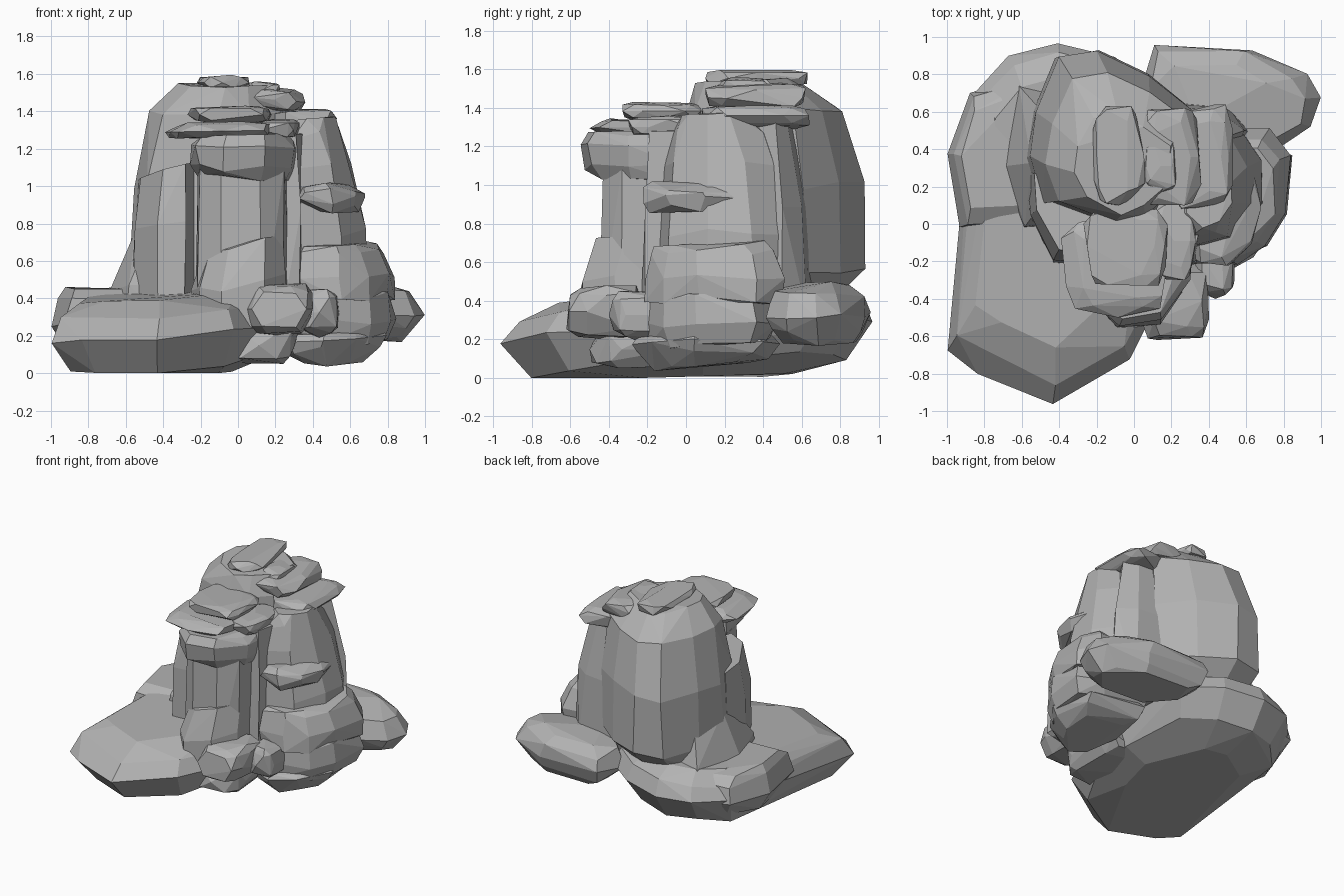
import bpy, bmesh, random
from mathutils import Vector

random.seed(11)

if "Cube" in bpy.data.objects:
    bpy.data.objects.remove(bpy.data.objects["Cube"], do_unlink=True)

stone = bpy.data.materials.new("grey_stone")
stone.use_nodes = True
GREY = (0.45, 0.45, 0.45, 1)
stone.diffuse_color = GREY
stone.node_tree.nodes["Principled BSDF"].inputs["Base Color"].default_value = GREY


def hull_object(name, points):
    """Wrap points in a flat-shaded convex stone."""
    bm = bmesh.new()
    for point in points:
        bm.verts.new(point)
    result = bmesh.ops.convex_hull(bm, input=bm.verts)
    loose = {g for g in result["geom_interior"] + result["geom_unused"]
             if isinstance(g, bmesh.types.BMVert)}
    bmesh.ops.delete(bm, geom=list(loose), context="VERTS")
    bmesh.ops.dissolve_limit(bm, angle_limit=0.12, verts=bm.verts, edges=bm.edges)
    bmesh.ops.recalc_face_normals(bm, faces=bm.faces)
    mesh = bpy.data.meshes.new(name)
    bm.to_mesh(mesh)
    bm.free()
    mesh.materials.append(stone)
    bpy.context.collection.objects.link(bpy.data.objects.new(name, mesh))


def boulder(name, outline, levels, tilt=(0, 0), rough=0.013):
    """Stack scaled copies of a plan outline; each level is (z, scale, shift x, shift y)."""
    cx = sum(p[0] for p in outline) / len(outline)
    cy = sum(p[1] for p in outline) / len(outline)
    points = []
    for z, scale, sx, sy in levels:
        for x, y in outline:
            dx, dy = (x - cx) * scale, (y - cy) * scale
            lift = tilt[0] * dx + tilt[1] * dy + random.uniform(-rough, rough) * 2
            points.append((cx + dx + sx + random.uniform(-rough, rough),
                           cy + dy + sy + random.uniform(-rough, rough),
                           max(z + lift, 0)))
    hull_object(name, points)


def rubble(name, xs, ys, zs, boxy=0.6, lean=0.0):
    """Rough rounded stone that fills the given x, y and z ranges."""
    bm = bmesh.new()
    bmesh.ops.create_icosphere(bm, subdivisions=2, radius=1)
    dirs = [v.co.copy() for v in bm.verts]
    bm.free()
    random.shuffle(dirs)
    points = []
    for d in dirs[:34]:
        p = Vector([abs(c) ** boxy * (1 if c > 0 else -1) for c in d])
        p *= random.uniform(0.87, 1.03)
        p.z += lean * p.x
        points.append(p)
    for axis, (low, high) in enumerate((xs, ys, zs)):
        values = [p[axis] for p in points]
        a, b = min(values), max(values)
        for p in points:
            p[axis] = low + (p[axis] - a) / (b - a) * (high - low)
    hull_object(name, points)


# Broad slab underneath everything, rising toward the back
boulder("base_slab",
        [(-1, -.67), (-.83, -.8), (-.43, -.97), (-.02, -.73), (.12, -.45), (.25, .1),
         (.15, .7), (-.1, .9), (-.41, .97), (-.67, .9), (-.87, .68), (-.92, 0)],
        [(0, .55, 0, 0), (.06, .84, 0, 0), (.25, 1, 0, 0), (.36, .92, 0, .02),
         (.43, .74, 0, .05)],
        tilt=(.06, .06), rough=.008)
boulder("slab_shoulder", [(-.92, -.02), (-.99, .37), (-.88, .69), (-.55, .8), (-.5, 0)],
        [(.1, .8, .05, 0), (.25, 1, 0, 0), (.38, .95, .02, 0), (.45, .75, 0, 0)])

# Tall rear mass
boulder("rear_tower",
        [(-.58, .35), (-.5, .1), (-.15, -.04), (.05, .02), (.3, .25), (.3, .62),
         (.08, .8), (-.2, .94), (-.42, .89), (-.55, .6)],
        [(.35, .72, 0, -.1), (.55, .98, 0, 0), (1, .99, .01, 0), (1.38, .84, .05, -.04),
         (1.54, .56, .09, -.12)])
boulder("rear_flank", [(-.72, .3), (-.6, -.02), (-.35, 0), (-.4, .7), (-.63, .76)],
        [(.25, 1, 0, 0), (.45, .97, .02, 0), (.74, .6, .1, 0)])

# Upright pillars at the front
boulder("left_pillar", [(-.57, .3), (-.55, .05), (-.43, -.2), (-.28, -.22), (-.2, .2)],
        [(.3, 1, 0, 0), (.8, .98, 0, 0), (1.08, .85, .02, .02)], tilt=(.3, 0))
boulder("front_pillar",
        [(-.24, -.1), (-.23, -.35), (-.1, -.45), (.12, -.45), (.25, -.33), (.3, 0), (0, .15)],
        [(.25, 1, 0, 0), (.7, 1, 0, 0), (1.12, .94, 0, 0)])
boulder("inner_pillar", [(.15, 0), (.24, -.24), (.33, -.22), (.42, .1), (.2, .3)],
        [(.3, 1, 0, 0), (.9, .95, 0, 0), (1.28, .8, 0, 0)])
boulder("front_footing",
        [(-.25, -.15), (-.22, -.44), (-.08, -.55), (.14, -.53), (.27, -.36), (.28, -.1)],
        [(.22, 1, 0, 0), (.48, .98, 0, 0), (.7, .82, .02, .04)], tilt=(.2, 0))

# Right tower with its ledge and stepped foot
boulder("right_tower",
        [(.2, 0), (.36, -.15), (.56, -.1), (.69, .1), (.69, .35), (.58, .51), (.2, .55)],
        [(.3, 1, 0, 0), (.75, .97, -.01, 0), (1.1, .87, -.05, -.01), (1.27, .74, -.09, -.02),
         (1.35, .48, -.06, -.04)])
boulder("right_back_pillar", [(.1, .3), (.5, .3), (.63, .5), (.5, .62), (.15, .66)],
        [(.35, 1, 0, 0), (.9, .9, -.02, 0), (1.34, .68, -.06, -.04)])
boulder("right_ledge", [(.3, .05), (.34, -.2), (.5, -.23), (.64, -.1), (.69, .1), (.62, .31)],
        [(.88, .8, 0, 0), (.93, 1, 0, 0), (.97, .97, 0, 0), (1, .7, -.04, 0)])
boulder("right_foot_upper",
        [(.3, .1), (.34, -.2), (.55, -.22), (.7, -.12), (.8, .06), (.84, .38), (.72, .5), (.35, .5)],
        [(.4, .97, 0, 0), (.52, 1, 0, 0), (.64, .88, -.02, -.01), (.69, .78, -.04, -.02)])
boulder("right_foot_lower",
        [(.2, .1), (.3, -.17), (.5, -.22), (.7, -.12), (.82, .05), (.84, .36), (.65, .46), (.25, .46)],
        [(.17, .88, 0, 0), (.28, 1, 0, 0), (.38, .98, 0, 0), (.43, .9, 0, 0)])
boulder("low_right_stone",
        [(.2, .1), (.26, -.2), (.45, -.3), (.65, -.18), (.8, .05), (.75, .4), (.3, .5)],
        [(.06, .6, 0, 0), (.12, .85, 0, 0), (.18, .97, 0, 0), (.22, .85, 0, 0)])

# Loose boulders around the foot
boulder("back_right_boulder",
        [(.04, .72), (.1, .95), (.3, .9), (.62, .94), (.92, .79), (1, .67),
         (.95, .51), (.79, .42), (.3, .45)],
        [(.18, .72, 0, 0), (.25, .9, 0, 0), (.33, 1, 0, 0), (.43, .88, -.02, 0),
         (.48, .6, -.06, 0)])
rubble("front_boulder", (.04, .4), (-.62, -.2), (.2, .48))
rubble("front_small_boulder", (.32, .54), (-.4, -.12), (.19, .45))
rubble("low_front_stone", (-.1, .32), (-.5, .1), (.05, .25))

# Flat cap stones stacked on the pillars
boulder("front_cap",
        [(-.26, -.15), (-.22, -.42), (-.08, -.54), (.15, -.5), (.3, -.3), (.33, -.05), (0, .05)],
        [(1.04, .82, 0, .02), (1.1, .98, 0, 0), (1.22, 1, 0, 0), (1.27, .85, 0, 0)])
rubble("front_cap_plate", (-.39, .2), (-.5, .05), (1.24, 1.35), lean=.1)
rubble("front_cap_top", (-.27, .18), (-.33, .08), (1.33, 1.43))
rubble("right_cap", (.16, .53), (.08, .64), (1.29, 1.42), lean=.1)
rubble("middle_cap", (.04, .36), (.1, .62), (1.39, 1.53), lean=-.2)
rubble("middle_cap_chip", (.05, .23), (.17, .45), (1.48, 1.56), lean=-.2)
rubble("side_cap_chip", (.1, .33), (-.3, .12), (1.24, 1.36))
rubble("summit_cap", (-.22, .06), (.1, .63), (1.51, 1.6))
